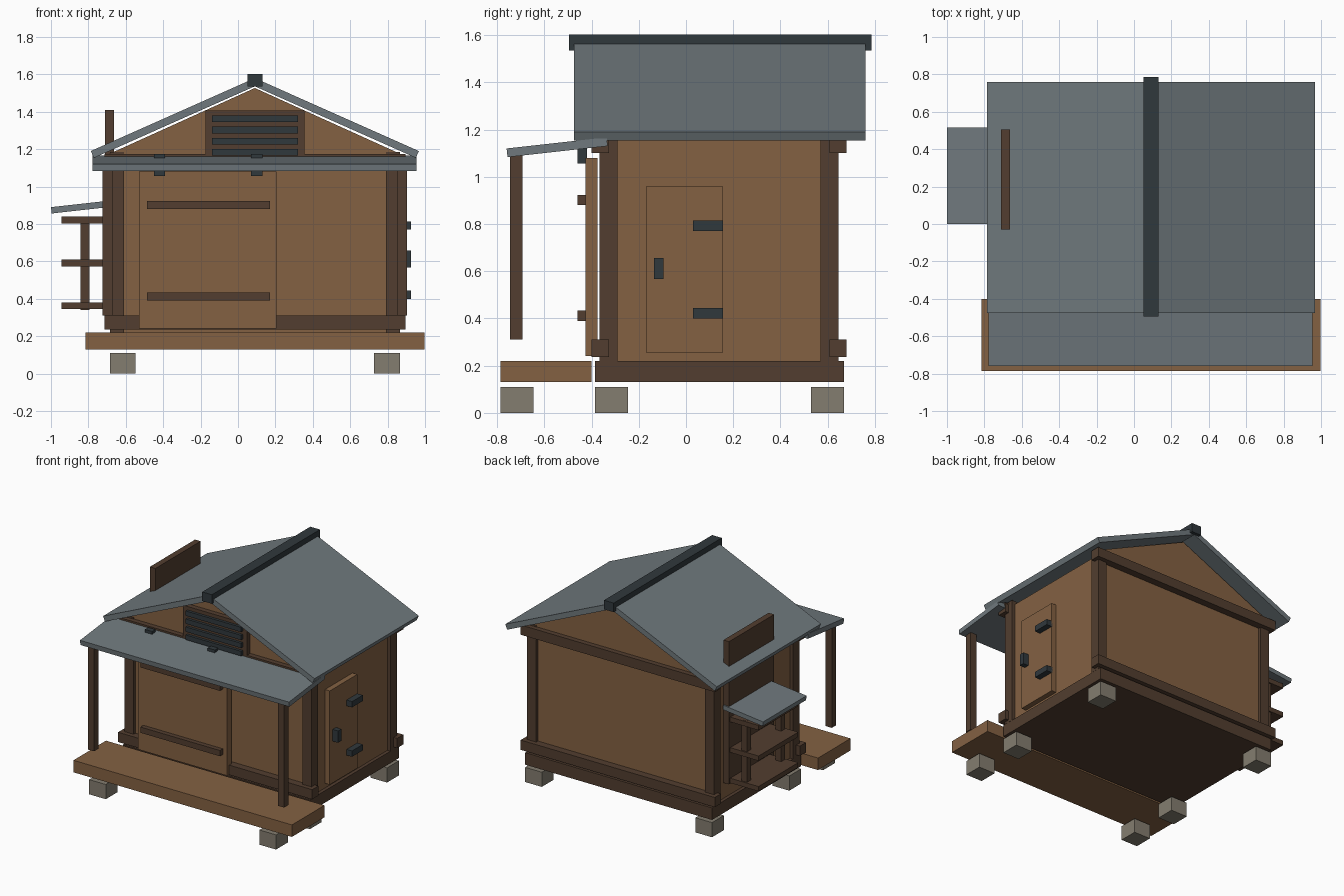
import bpy, bmesh
from math import radians, cos, sin
from mathutils import Vector

if "Cube" in bpy.data.objects:
    bpy.data.objects.remove(bpy.data.objects["Cube"])


def material(name, rgb):
    m = bpy.data.materials.new(name)
    m.diffuse_color = (*rgb, 1)
    m.use_nodes = True
    m.node_tree.nodes["Principled BSDF"].inputs["Base Color"].default_value = m.diffuse_color
    return m


WOOD = material("wood", (0.23, 0.12, 0.055))
DARK = material("dark_wood", (0.085, 0.048, 0.029))
SLATE = material("slate", (0.16, 0.19, 0.205))
IRON = material("iron", (0.03, 0.04, 0.046))
STONE = material("stone", (0.23, 0.205, 0.16))


def prism(name, profile, axis, lo, hi, mat):
    """Extrude a closed 2D profile along axis 'x' (y,z profile) or 'y' (x,z profile)."""
    bm = bmesh.new()
    place = (lambda a, b, t: (t, a, b)) if axis == 'x' else (lambda a, b, t: (a, t, b))
    face = bm.faces.new([bm.verts.new(place(a, b, lo)) for a, b in profile])
    out = bmesh.ops.extrude_face_region(bm, geom=[face])
    step = Vector(place(0, 0, hi - lo))
    bmesh.ops.translate(bm, vec=step,
                        verts=[v for v in out['geom'] if isinstance(v, bmesh.types.BMVert)])
    bmesh.ops.recalc_face_normals(bm, faces=bm.faces)
    me = bpy.data.meshes.new(name)
    bm.to_mesh(me)
    bm.free()
    me.materials.append(mat)
    ob = bpy.data.objects.new(name, me)
    bpy.context.collection.objects.link(ob)
    return ob


def box(name, x, y, z, mat):
    return prism(name, [(x[0], z[0]), (x[1], z[0]), (x[1], z[1]), (x[0], z[1])], 'y', *y, mat)


def slab(p, q, t):
    """Profile of a sloped board: top edge p to q, thickness t below it."""
    d = (Vector(q) - Vector(p)).normalized()
    n = Vector((d.y, -d.x)) * t
    if n.y > 0:
        n = -n
    return [p, q, tuple(Vector(q) + n), tuple(Vector(p) + n)]


CX = 0.09  # centre line of the cabin

# Stone feet, floor frame and porch deck
for x in (-0.685, 0.727):
    for y in (-0.785, -0.385, 0.53):
        box("stone_foot", (x, x + 0.138), (y, y + 0.14), (0, 0.11), STONE)
box("floor_frame", (-0.685, 0.865), (-0.385, 0.67), (0.13, 0.22), DARK)
box("porch_deck", (-0.815, 0.997), (-0.785, -0.40), (0.13, 0.22), WOOD)

# Cabin walls, corner posts and cross beams
box("cabin_walls", (-0.66, 0.84), (-0.345, 0.625), (0.22, 1.16), WOOD)
for x in (-0.685, 0.79):
    for y in (-0.366, 0.57):
        box("corner_post", (x, x + 0.076), (y, y + 0.076), (0.22, 1.185), DARK)
for y in (-0.40, 0.607):
    for z in (0.237, 1.10):
        box("cross_beam", (-0.715, 0.895), (y, y + 0.073), (z, z + 0.073), DARK)

# Gable triangles
for y in (-0.362, 0.605):
    prism("gable", [(CX - 0.80, 1.165), (CX + 0.80, 1.165), (CX, 1.527)],
          'y', y, y + 0.037, WOOD)

# Main roof and ridge cap
for s in (-1, 1):
    prism("roof_slope", slab((CX + s * 0.877, 1.19), (CX, 1.58), 0.04),
          'y', -0.475, 0.76, SLATE)
box("ridge_cap", (CX - 0.04, CX + 0.04), (-0.495, 0.785), (1.535, 1.603), IRON)

# Gable vent
box("vent_frame", (-0.175, 0.355), (-0.40, -0.36), (1.155, 1.407), DARK)
for i in range(4):
    z = 1.165 + i * 0.06
    box("vent_slat", (-0.14, 0.32), (-0.42, -0.395), (z, z + 0.036), IRON)

# Sliding front door with battens and hangers
box("sliding_door", (-0.53, 0.207), (-0.425, -0.375), (0.24, 1.08), WOOD)
for z in (0.39, 0.88):
    box("door_batten", (-0.487, 0.172), (-0.46, -0.42), (z, z + 0.043), DARK)
for x in (-0.45, 0.07):
    box("door_hanger", (x, x + 0.06), (-0.46, -0.42), (1.057, 1.175), IRON)

# Porch roof and posts
prism("porch_roof", slab((-0.76, 1.12), (-0.336, 1.167), 0.037), 'x', -0.778, 0.955, SLATE)
for x in (-0.724, 0.852):
    box("porch_post", (x, x + 0.052), (-0.745, -0.693), (0.31, 1.092), DARK)

# Side door with hinges and handle
box("side_door", (0.83, 0.88), (-0.17, 0.157), (0.255, 0.958), WOOD)
for z in (0.40, 0.77):
    box("door_hinge", (0.875, 0.925), (0.03, 0.157), (z, z + 0.044), IRON)
box("door_handle", (0.875, 0.925), (-0.135, -0.096), (0.568, 0.657), IRON)

# Side shelf rack with its own small roof
box("rack_back_board", (-0.71, -0.664), (-0.03, 0.505), (0.34, 1.41), DARK)
for z in (0.345, 0.574, 0.803):
    box("rack_shelf", (-0.945, -0.70), (0.02, 0.49), (z, z + 0.036), DARK)
for y in (0.03, 0.435):
    box("rack_upright", (-0.842, -0.795), (y, y + 0.045), (0.34, 0.84), DARK)
prism("rack_roof", slab((-1.0, 0.89), (-0.67, 0.927), 0.034), 'y', 0.0, 0.515, SLATE)
